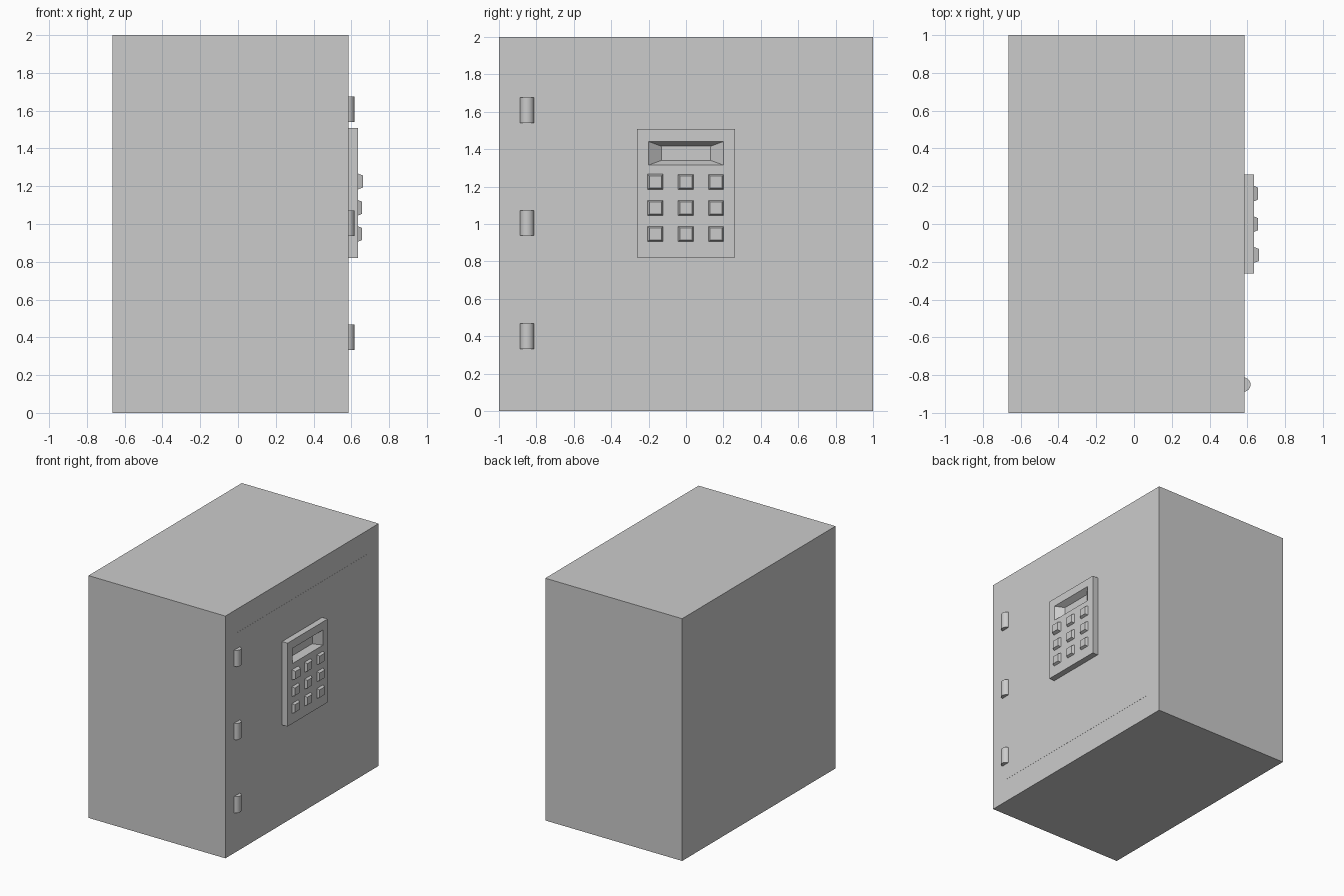
import bpy, bmesh
from mathutils import Vector

if "Cube" in bpy.data.objects:
    bpy.data.objects.remove(bpy.data.objects["Cube"])

FRONT = 0.585      # x of the safe's door face
PANEL = 0.636      # x of the keypad face


def finish(name, bm):
    bmesh.ops.recalc_face_normals(bm, faces=bm.faces)
    mesh = bpy.data.meshes.new(name)
    bm.to_mesh(mesh)
    bm.free()
    obj = bpy.data.objects.new(name, mesh)
    bpy.context.collection.objects.link(obj)
    return obj


def box_mesh(x0, x1, y0, y1, z0, z1):
    bm = bmesh.new()
    bmesh.ops.create_cube(bm, size=1)
    for v in bm.verts:
        v.co = Vector((x1 if v.co.x > 0 else x0,
                       y1 if v.co.y > 0 else y0,
                       z1 if v.co.z > 0 else z0))
    return bm


def taper_mesh(x0, x1, cy, cz, base, cap):
    """Block whose (y, z) half sizes change from base at x0 to cap at x1."""
    bm = bmesh.new()
    bmesh.ops.create_cube(bm, size=2)
    for v in bm.verts:
        hy, hz = cap if v.co.x > 0 else base
        v.co = Vector((x1 if v.co.x > 0 else x0, cy + v.co.y * hy, cz + v.co.z * hz))
    return bm


def cut(obj, cutter):
    mod = obj.modifiers.new("cut", 'BOOLEAN')
    mod.operation = 'DIFFERENCE'
    mod.solver = 'EXACT'
    mod.object = cutter
    bpy.context.view_layer.objects.active = obj
    bpy.ops.object.modifier_apply(modifier=mod.name)
    bpy.data.objects.remove(cutter)


# Hollow body
body = finish("safe_body", box_mesh(-0.665, FRONT, -1, 1, 0, 2))
cut(body, finish("cavity", box_mesh(-0.5, 0.8, -0.85, 0.85, 0.195, 1.805)))

# Door, practically flush with the body
finish("door", box_mesh(0.43, FRONT + 0.001, -0.85, 0.85, 0.195, 1.805))

# Keypad plate with a sloped display recess
plate = finish("keypad_plate", box_mesh(FRONT - 0.02, PANEL, -0.262, 0.262, 0.82, 1.508))
recess = taper_mesh(PANEL - 0.05, PANEL, 0, 1.378, (0.132, 0.038), (0.2, 0.063))
# lift the open end slightly past the plate for a clean cut
for v in recess.verts:
    if v.co.x > PANEL - 0.01:
        v.co.x += 0.0005
cut(plate, finish("display_recess", recess))

# Nine tapered keys
for r, z in enumerate((1.225, 1.086, 0.947)):
    for c, y in enumerate((-0.164, -0.001, 0.161)):
        top = 0.663 if r == 0 and c == 0 else 0.656
        finish(f"key_{r}_{c}", taper_mesh(PANEL - 0.005, top, y, z,
                                          (0.043, 0.043), (0.032, 0.032)))

# Three barrel hinges
for i, z in enumerate((0.4, 1.005, 1.608)):
    bpy.ops.mesh.primitive_cylinder_add(vertices=32, radius=0.038, depth=0.135,
                                        location=(0.579, -0.85, z))
    bpy.context.object.name = f"hinge_{i}"
    bpy.ops.object.shade_smooth_by_angle()
